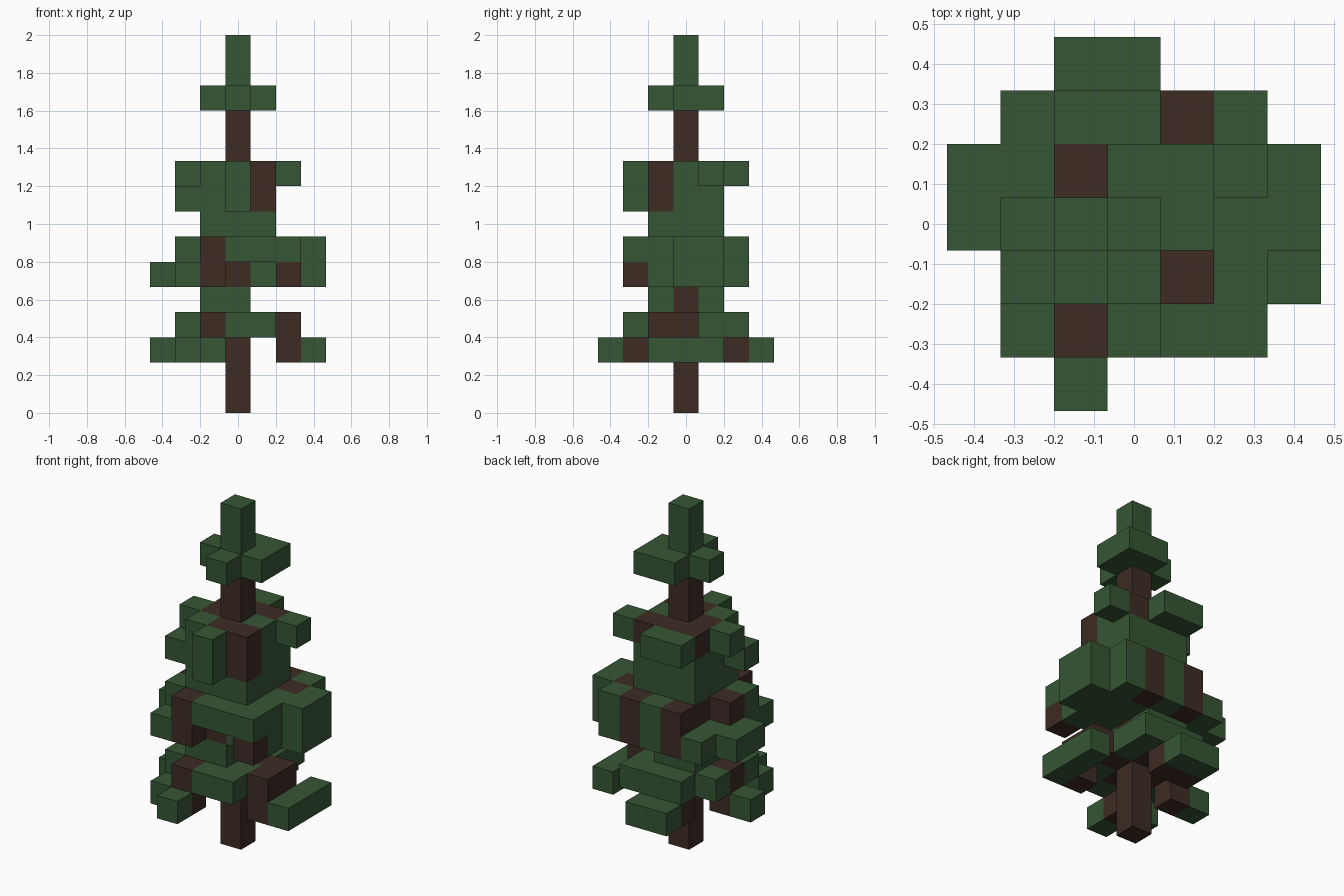
import bpy
import bmesh
from mathutils import Vector

cube = bpy.data.objects.get("Cube")
if cube:
    bpy.data.objects.remove(cube, do_unlink=True)

CELL = 2 / 15  # edge of one block


def material(name, rgb):
    mat = bpy.data.materials.new(name)
    mat.use_nodes = True
    color = (*rgb, 1)
    mat.diffuse_color = color
    mat.node_tree.nodes["Principled BSDF"].inputs["Base Color"].default_value = color
    return mat


MATERIALS = [material("needle green", (0.036, 0.093, 0.034)),
             material("bark brown", (0.047, 0.025, 0.017))]

# Plans of each storey, back row first, left to right along x: G needles, B bark
STEM = ["...B..."]
TIP = ["...G..."]

LOW_BRANCHES = ["..GG...",
                "..BB...",
                "......G",
                "GB.B..G",
                ".....BG",
                ".GB....",
                "..G...."]
LOW_CROWN = ["..GGG..",
             ".GBBG..",
             ".BBBBB.",
             ".GBBGB.",
             "..BGG.."]
LOW_NECK = ["..GG...",
            "..GB...",
            "..GG..."]
MID_BRANCHES = [".GBGBG.",
                "GGBBGGG",
                "GGBBGGG",
                ".GBBGG.",
                ".GB..B."]
MID_CROWN = ["..BGBG.",
             "..BGGBG",
             ".BBBGGG",
             ".GBGGG.",
             "..BGGG."]
MID_NECK = ["..GGG..",
            "..GBG..",
            "..GGG.."]
HIGH_BRANCHES = [".......",
                 "..GGG..",
                 "..GBG..",
                 ".GGGB..",
                 "...G..."]
HIGH_CROWN = ["..GG...",
              "..BBBG.",
              ".GBBG..",
              "..GBB..",
              "...G..."]
TOP_RING = ["...GG..",
            "..GGG..",
            "...G..."]

# Parts from the ground up
PARTS = [("trunk_base", [STEM, STEM]),
         ("lower_tier", [LOW_BRANCHES, LOW_CROWN, LOW_NECK]),
         ("middle_tier", [MID_BRANCHES, MID_CROWN, MID_NECK]),
         ("upper_tier", [HIGH_BRANCHES, HIGH_CROWN]),
         ("upper_trunk", [STEM, STEM]),
         ("top_ring", [TOP_RING]),
         ("treetop", [TIP, TIP])]

# Read the plans into blocks
blocks = {}
part_cells = {}
level = 0
for name, storeys in PARTS:
    part_cells[name] = []
    for plan in storeys:
        half = len(plan) // 2
        for row, line in enumerate(plan):
            for column, mark in enumerate(line):
                if mark != ".":
                    cell = (column - 3, half - row, level)
                    blocks[cell] = "GB".index(mark)
                    part_cells[name].append(cell)
        level += 1


def build_part(name, cells):
    """Mesh only the block sides that touch open air."""
    bm = bmesh.new()
    for cell in cells:
        center = Vector(cell) + Vector((0, 0, 0.5))
        for axis in range(3):
            for sign in (-1, 1):
                normal = Vector((0, 0, 0))
                normal[axis] = sign
                neighbour = tuple(int(c + n) for c, n in zip(cell, normal))
                if neighbour in blocks:
                    continue
                u = Vector((0, 0, 0))
                u[(axis + 1) % 3] = 0.5
                v = normal.cross(u)
                middle = center + normal / 2
                corners = (middle - u - v, middle + u - v, middle + u + v, middle - u + v)
                face = bm.faces.new([bm.verts.new(p * CELL) for p in corners])
                face.material_index = blocks[cell]
    bmesh.ops.remove_doubles(bm, verts=bm.verts[:], dist=0.001)
    mesh = bpy.data.meshes.new(name)
    bm.to_mesh(mesh)
    bm.free()
    for mat in MATERIALS:
        mesh.materials.append(mat)
    bpy.context.collection.objects.link(bpy.data.objects.new(name, mesh))


for name, cells in part_cells.items():
    build_part(name, cells)
